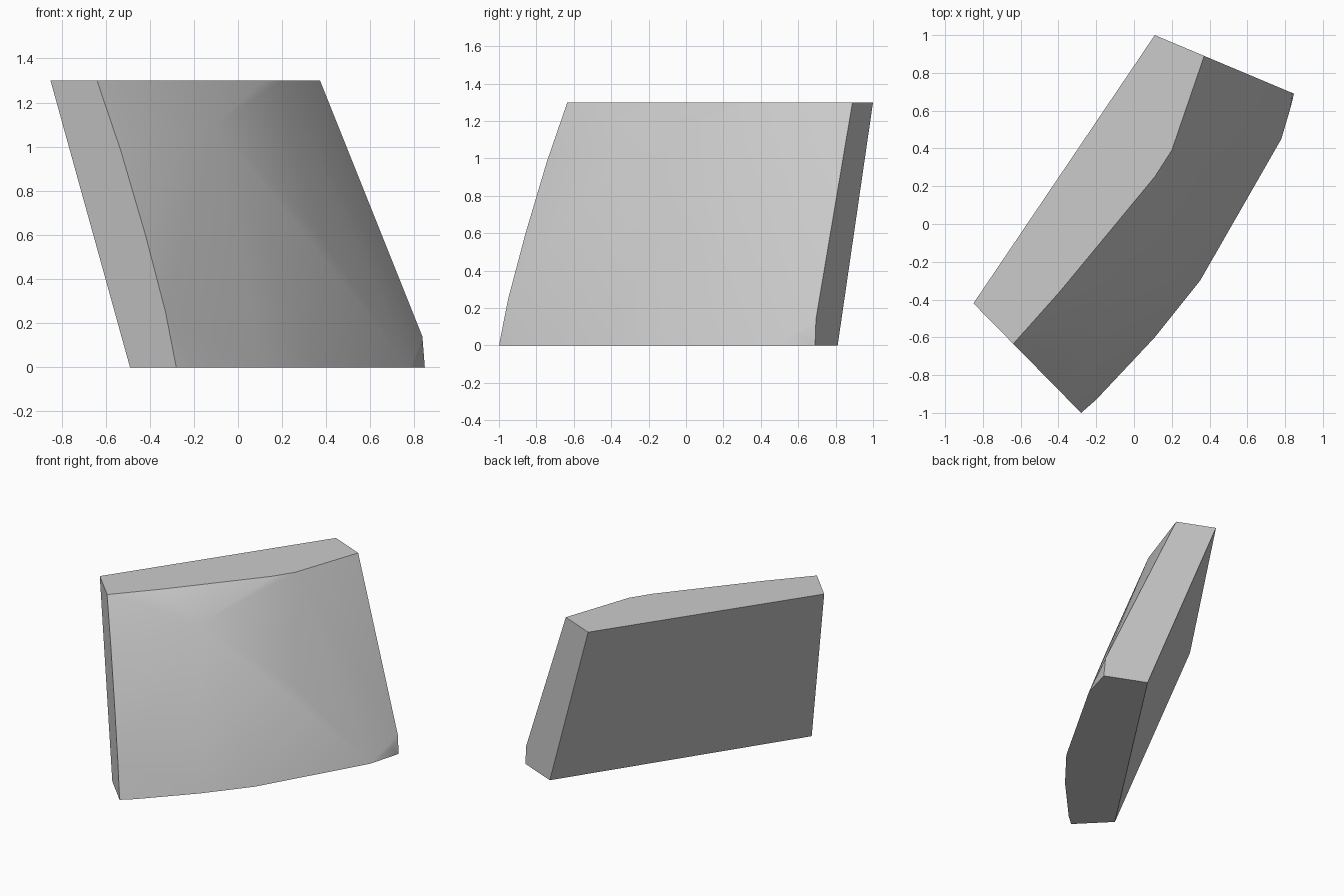
import bpy
import bmesh
import math
from mathutils import Vector

cube = bpy.data.objects.get("Cube")
if cube:
    bpy.data.objects.remove(cube, do_unlink=True)

HEIGHT = 1.3


def end_profile(start, finish, steps):
    """Points on a vertical end plane, as (fraction along the plane, height)."""
    a, b = Vector(start), Vector(finish)
    return [(*a.lerp(b, t), z) for t, z in steps]


# Flat ends, each running from the back edge to the bulging front edge
left_cut = end_profile((-0.85, -0.42), (-0.28, -1.0),
                       [(0, HEIGHT), (0.632, 0), (1, 0), (0.915, 0.25),
                        (0.755, 0.6), (0.56, 0.98), (0.37, HEIGHT)])
right_cut = end_profile((0.11, 1.0), (0.847, 0.69),
                        [(0, HEIGHT), (0.61, 0), (1, 0), (0.985, 0.14), (0.355, HEIGHT)])

# Front edge of the top and of the base
top_edge = [(x, y, HEIGHT) for x, y in [(-0.39, -0.355), (0.11, 0.25), (0.2, 0.39)]]
base_edge = [(x, y, 0) for x, y in [(-0.2, -0.93), (0.11, -0.6), (0.35, -0.3), (0.78, 0.45)]]

# Soft bulges on the front face
bulges = [(-0.1, -0.31, 1.1), (-0.06, -0.42, 0.7), (0.37, 0.14, 0.6), (0.83, 0.62, 0.06)]

# Wrap the block around its points
bm = bmesh.new()
for p in left_cut + right_cut + top_edge + base_edge + bulges:
    bm.verts.new(p)
hull = bmesh.ops.convex_hull(bm, input=bm.verts)
loose = {v for v in hull["geom_interior"] + hull["geom_unused"]
         if isinstance(v, bmesh.types.BMVert) and not v.link_faces}
bmesh.ops.delete(bm, geom=list(loose), context="VERTS")
bmesh.ops.dissolve_limit(bm, angle_limit=math.radians(1.5), verts=bm.verts, edges=bm.edges)
bmesh.ops.recalc_face_normals(bm, faces=bm.faces)

mesh = bpy.data.meshes.new("leaning_block")
bm.to_mesh(mesh)
bm.free()
block = bpy.data.objects.new("leaning_block", mesh)
bpy.context.collection.objects.link(block)

# Plain grey surface
grey = bpy.data.materials.new("plain_grey")
grey.use_nodes = True
colour = (0.6, 0.6, 0.6, 1)
grey.diffuse_color = colour
grey.node_tree.nodes["Principled BSDF"].inputs["Base Color"].default_value = colour
mesh.materials.append(grey)

bpy.context.view_layer.objects.active = block
block.select_set(True)
bpy.ops.object.shade_smooth_by_angle(angle=math.radians(35))
